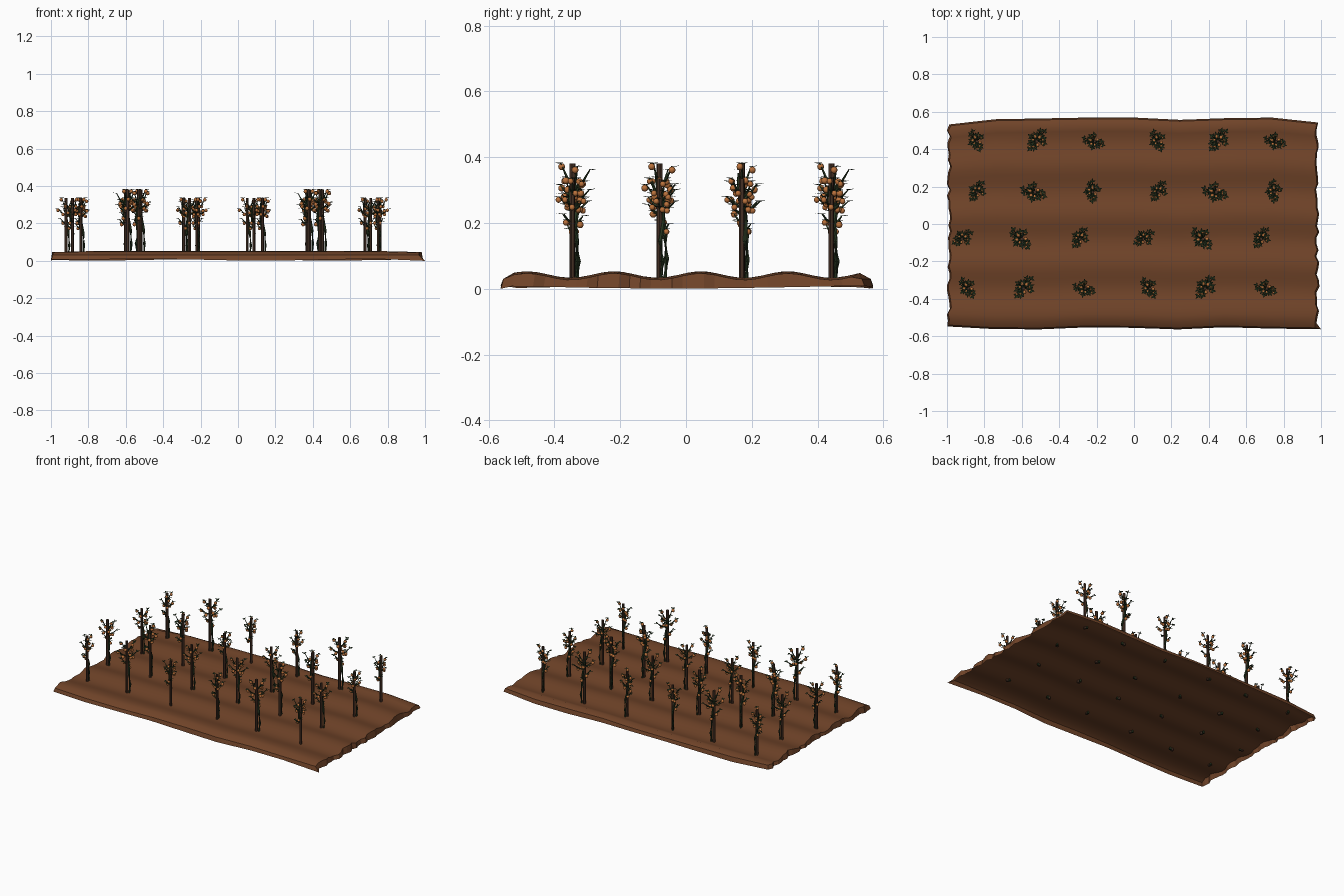
import bpy, bmesh, math, random
from mathutils import Vector, Matrix

if "Cube" in bpy.data.objects:
    bpy.data.objects.remove(bpy.data.objects["Cube"])

random.seed(4)


def material(name, rgb):
    m = bpy.data.materials.new(name)
    m.diffuse_color = (*rgb, 1)
    m.use_nodes = True
    m.node_tree.nodes["Principled BSDF"].inputs["Base Color"].default_value = m.diffuse_color
    return m


SOIL = material("soil brown", (0.165, 0.058, 0.022))
WOOD = material("stake wood", (0.060, 0.030, 0.018))
GREEN = material("stem green", (0.022, 0.040, 0.016))
LEAF = material("leaf green", (0.030, 0.060, 0.024))
FRUIT = material("ripe orange", (0.50, 0.17, 0.045))


def mesh_from(bm, name, mat):
    bmesh.ops.recalc_face_normals(bm, faces=bm.faces)
    me = bpy.data.meshes.new(name)
    bm.to_mesh(me)
    bm.free()
    me.materials.append(mat)
    return me


def place(me, name, matrix=Matrix()):
    ob = bpy.data.objects.new(name, me)
    ob.matrix_world = matrix
    bpy.context.collection.objects.link(ob)
    return ob


def tube(bm, pts, radii, sides=5):
    rings = []
    for i, p in enumerate(pts):
        d = pts[min(i + 1, len(pts) - 1)] - pts[max(i - 1, 0)]
        q = d.to_track_quat('Z', 'Y')
        rings.append([bm.verts.new(p + q @ Vector((radii[i] * math.cos(a), radii[i] * math.sin(a), 0)))
                      for a in [2 * math.pi * k / sides for k in range(sides)]])
    for a, b in zip(rings, rings[1:]):
        for k in range(sides):
            n = (k + 1) % sides
            bm.faces.new((a[k], a[n], b[n], b[k]))
    bm.faces.new(rings[0])
    bm.faces.new(rings[-1])


def blade(bm, base, d, length, width):
    # folded diamond leaf
    side = d.cross(Vector((0, 0, 1))).normalized() * width
    mid = base + d * length * 0.45
    lo = mid - Vector((0, 0, width * 0.35))
    b, t = bm.verts.new(base), bm.verts.new(base + d * length - Vector((0, 0, width * 0.4)))
    l, r, c = bm.verts.new(mid + side), bm.verts.new(mid - side), bm.verts.new(lo)
    for f in ((b, c, l), (c, t, l), (b, r, c), (r, t, c)):
        bm.faces.new(f)


# soil bed: wavy open shell with a skirt
def furrow(y):
    return 0.043 - 0.010 * math.cos(2 * math.pi * (y - 0.177) / 0.264)


bm = bmesh.new()
NX, NY = 8, 34
edge_x = [(-0.985 + random.uniform(-.01, .01), 0.975 + random.uniform(-.01, .01)) for _ in range(NY + 1)]
edge_y = [(-0.55 + random.uniform(-.006, .006), 0.55 + random.uniform(-.006, .012)) for _ in range(NX + 1)]
edge_y[0], edge_y[NX] = (-0.54, 0.525), (-0.555, 0.535)
grid = []
for i in range(NX + 1):
    col = []
    for j in range(NY + 1):
        u, v = i / NX, j / NY
        x = edge_x[j][0] * (1 - u) + edge_x[j][1] * u
        y = edge_y[i][0] * (1 - v) + edge_y[i][1] * v
        z = furrow(y) - (0.006 if i in (0, NX) else 0)
        if j in (0, NY):
            z = 0.030
        col.append(bm.verts.new((x, y, z)))
    grid.append(col)
for i in range(NX):
    for j in range(NY):
        f = bm.faces.new((grid[i][j], grid[i + 1][j], grid[i + 1][j + 1], grid[i][j + 1]))
        f.smooth = True
loop = ([grid[i][0] for i in range(NX)] + [grid[NX][j] for j in range(NY)] +
        [grid[i][NY] for i in range(NX, 0, -1)] + [grid[0][j] for j in range(NY, 0, -1)])
skirt = [bm.verts.new((max(-1, min(1, v.co.x * 1.008)), v.co.y * 1.014,
                       0.006 + 0.005 * math.sin(5 * v.co.x + 4 * v.co.y))) for v in loop]
skirt[NX].co.x, skirt[0].co.z, skirt[NX].co.z = 1.0, 0.008, 0.0
for k in range(len(loop)):
    n = (k + 1) % len(loop)
    bm.faces.new((loop[k], skirt[k], skirt[n], loop[n]))
place(mesh_from(bm, "soil_bed", SOIL), "soil_bed")

# stake: plain post
bm = bmesh.new()
tube(bm, [Vector((0, 0, -0.012)), Vector((0, 0, 0.35))], [0.0095, 0.0095], 6)
stake = mesh_from(bm, "stake", WOOD)

# vine: stem leaning on the stake, with side branches, leaves and fruit
vine, leaves, fruit = bmesh.new(), bmesh.new(), bmesh.new()
stem = [Vector(p) for p in ((0.012, -0.010, -0.012), (0.019, -0.010, 0.06), (0.011, -0.012, 0.13),
                            (0.013, 0.006, 0.20), (0.004, 0.012, 0.27), (-0.010, 0.008, 0.32))]
tube(vine, stem, [0.009, 0.008, 0.0075, 0.007, 0.006, 0.003], 6)

# angle, start height, reach, rise
BRANCHES = [(0, .235, .060, .035), (180, .245, .055, .040), (22, .275, .050, .055), (202, .285, .042, .065),
            (95, .255, .036, .040), (-70, .235, .040, .045), (150, .195, .036, .030), (-35, .285, .036, .055),
            (60, .165, .028, .025)]
for n, (deg, z, reach, rise) in enumerate(BRANCHES):
    a = math.radians(deg)
    out = Vector((math.cos(a), math.sin(a), 0))
    p0 = Vector((0.004, 0.003, z))
    p1 = p0 + out * reach * 0.55 + Vector((0, 0, rise * 0.35))
    p2 = p0 + out * reach + Vector((0, 0, rise))
    tube(vine, [p0, p1, p2], [0.005, 0.004, 0.002], 4)
    for base, turn, size in ((p1, 40, .024), (p1, -45, .024), (p2, 0, .024), (p2, 75, .020), (p2, -70, .020)):
        d = Matrix.Rotation(math.radians(turn), 3, 'Z') @ out
        blade(leaves, base, (d + Vector((0, 0, 0.25))).normalized(), size, 0.006)
    side = Vector((-out.y, out.x, 0)) * (0.011 if n % 2 else -0.011)
    for q in ([p1 + side, p2 - side * 0.6] if n % 2 else [p1 + side]):
        bmesh.ops.create_uvsphere(fruit, u_segments=8, v_segments=6, radius=0.0105,
                                  matrix=Matrix.Translation(q - Vector((0, 0, 0.010))))
vine = mesh_from(vine, "vine", GREEN)
bmesh.ops.recalc_face_normals(leaves, faces=leaves.faces)
leaves = mesh_from(leaves, "leaves", LEAF)
fruit = mesh_from(fruit, "fruit", FRUIT)
fruit.shade_smooth()

# four rows of six plants: y, first x of each column group, turn pattern
ROWS = [(-0.345, (-.885, -.59, -.26), (120, 50, 160)),
        (-0.080, (-.92, -.60, -.29), (30, 130, 55)),
        (0.170, (-.84, -.53, -.22), (55, 160, 90)),
        (0.442, (-.84, -.52, -.21), (110, 50, 160))]
for r, (y, xs, turns) in enumerate(ROWS):
    for c in range(6):
        x = xs[c % 3] + (0.97 if c > 2 else 0)
        s = 1.0 if c % 3 == 1 else 0.87
        m = (Matrix.Translation((x, y, 0.031)) @ Matrix.Rotation(math.radians(turns[c % 3]), 4, 'Z')
             @ Matrix.Scale(s, 4))
        for me, name in ((stake, "stake"), (vine, "vine"), (leaves, "leaves"), (fruit, "fruit")):
            place(me, f"{name}_{r + 1}_{c + 1}", m)
